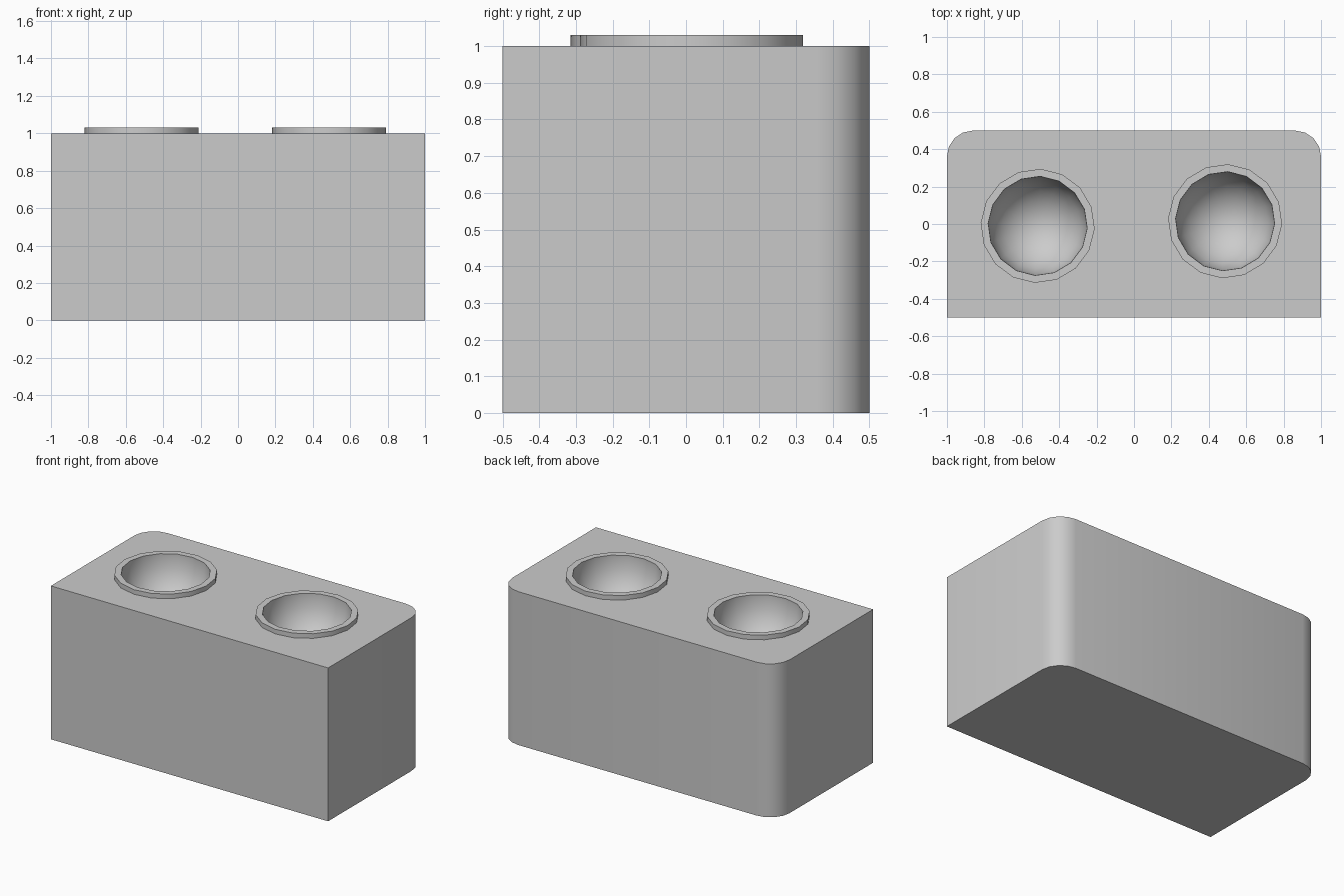
import bpy, bmesh, math

if "Cube" in bpy.data.objects:
    bpy.data.objects.remove(bpy.data.objects["Cube"])

SIDES = 16
CENTRES = {"left": (-0.515, -0.01), "right": (0.487, 0.015)}


def add_object(name, bm):
    bmesh.ops.recalc_face_normals(bm, faces=bm.faces)
    mesh = bpy.data.meshes.new(name)
    bm.to_mesh(mesh)
    bm.free()
    ob = bpy.data.objects.new(name, mesh)
    bpy.context.collection.objects.link(ob)
    return ob


def lathe(name, profile, centre, turn):
    """Closed solid from a radius/height profile; radius 0 makes a tip."""
    bm = bmesh.new()
    rings = []
    for r, z in profile:
        if r == 0:
            rings.append([bm.verts.new((centre[0], centre[1], z))] * SIDES)
            continue
        ring = []
        for i in range(SIDES):
            a = 2 * math.pi * i / SIDES + turn
            ring.append(bm.verts.new((centre[0] + r * math.cos(a), centre[1] + r * math.sin(a), z)))
        rings.append(ring)
    for low, high in zip(rings, rings[1:]):
        for i in range(SIDES):
            j = (i + 1) % SIDES
            quad = [low[i], low[j], high[j], high[i]]
            bm.faces.new(list(dict.fromkeys(quad)))
    for ring in (rings[0], rings[-1]):
        if ring[0] != ring[1]:
            bm.faces.new(ring)
    return add_object(name, bm)


# Block with square front corners and rounded back corners
right = [(1, -0.5), (1, 0.36)]
for k in range(1, 4):
    a = math.radians(22.5 * k)
    right.append((0.86 + 0.14 * math.cos(a), 0.36 + 0.14 * math.sin(a)))
right.append((0.86, 0.5))
outline = right + [(-x, y) for x, y in reversed(right)]
bm = bmesh.new()
base = bm.faces.new([bm.verts.new((x, y, 0)) for x, y in outline])
top = bmesh.ops.extrude_face_region(bm, geom=[base])["geom"]
bmesh.ops.translate(bm, vec=(0, 0, 1), verts=[v for v in top if isinstance(v, bmesh.types.BMVert)])
block = add_object("block", bm)

# Raised rims, then bowl-shaped hollows
bowl = [(0, 0.73)]
for k in range(1, 7):
    a = math.radians(15 * k)
    bowl.append((0.265 * math.sin(a), 1.01 - 0.28 * math.cos(a)))
bowl.append((0.265, 1.2))
helpers = []
for side, centre in CENTRES.items():
    turn = math.radians(-3)
    rim = lathe(side + "_rim", [(0.305, 0.95), (0.305, 1.03)], centre, turn)
    hollow = lathe(side + "_hollow", bowl, centre, turn)
    for ob, op in ((rim, 'UNION'), (hollow, 'DIFFERENCE')):
        mod = block.modifiers.new(ob.name, 'BOOLEAN')
        mod.object, mod.operation, mod.solver = ob, op, 'EXACT'
        ob.hide_render = True
        helpers.append(ob)

# Apply the cuts, drop the helpers and smooth the curved walls
bpy.context.view_layer.objects.active = block
block.select_set(True)
for mod in list(block.modifiers):
    bpy.ops.object.modifier_apply(modifier=mod.name)
for ob in helpers:
    bpy.data.objects.remove(ob)
bpy.ops.object.shade_smooth_by_angle(angle=math.radians(35))
